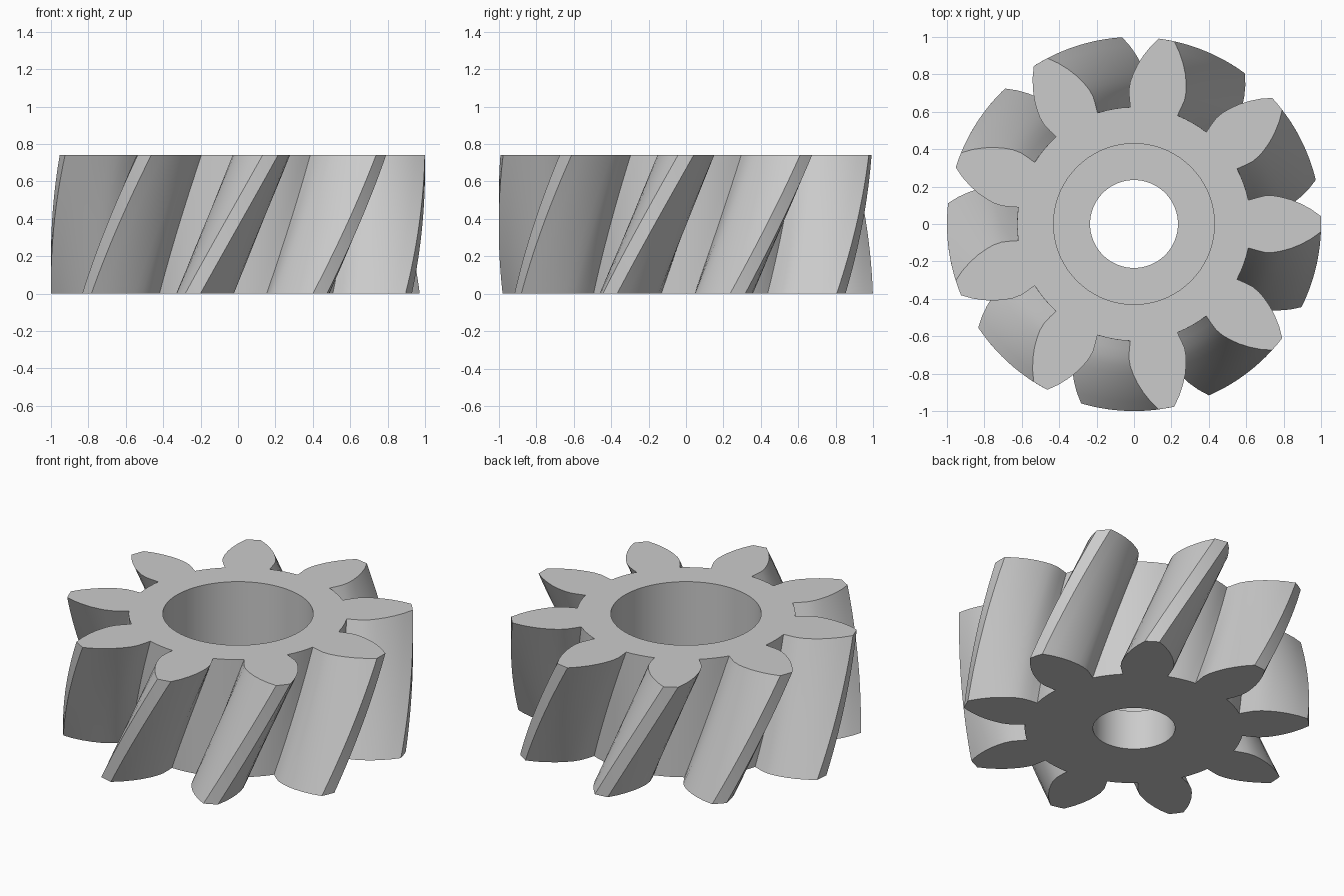
import bpy, bmesh
from math import radians, cos, sin, pi

cube = bpy.data.objects.get("Cube")
if cube:
    bpy.data.objects.remove(cube, do_unlink=True)

TEETH, HEIGHT, TWIST, LAYERS = 9, 0.742, radians(24), 16
FLOOR, BORE, COUNTERBORE, SEGMENTS = 0.25, 0.235, 0.43, 72

# Tooth flank: radius and half angle in degrees, from root to tip
FLANK = [(0.625, 11.8), (0.67, 12.1), (0.715, 12.2), (0.76, 11.5), (0.80, 10.4),
         (0.85, 8.8), (0.90, 6.9), (0.95, 4.8), (1.0, 2.4)]


def gear_outline():
    """Polar points of the whole toothed outline, counter-clockwise."""
    tooth = [(r, -a) for r, a in FLANK] + [(1.0, 0)]
    tooth += [(r, a) for r, a in reversed(FLANK)]
    pitch = 360 / TEETH
    root = FLANK[0][0]
    tooth += [(root, pitch / 2 + k) for k in (-4, 0, 4)]
    return [(r, radians(a + i * pitch)) for i in range(TEETH) for r, a in tooth]


def ring(bm, polar, z, turn=0.0):
    """Closed loop of vertices at height z."""
    return [bm.verts.new((r * cos(a + turn), r * sin(a + turn), z)) for r, a in polar]


def skin(bm, lower, upper):
    """Quads between two loops of equal length."""
    n = len(lower)
    for i in range(n):
        j = (i + 1) % n
        bm.faces.new((lower[i], lower[j], upper[j], upper[i]))


def cap(bm, *loops):
    """Flat face filling the area between an outer and an inner loop."""
    edges = [bm.edges.get((l[i - 1], l[i])) for l in loops for i in range(len(l))]
    bmesh.ops.triangle_fill(bm, edges=edges, use_beauty=True, use_dissolve=False)


bm = bmesh.new()

# Twisted teeth
outline = gear_outline()
layers = []
for k in range(LAYERS + 1):
    t = k / LAYERS
    layers.append(ring(bm, outline, HEIGHT * t, TWIST * (t - 1)))
for lower, upper in zip(layers, layers[1:]):
    skin(bm, lower, upper)

# Stepped bore: narrow hole below, wide counterbore above
def circle(radius):
    return [(radius, 2 * pi * i / SEGMENTS) for i in range(SEGMENTS)]

bore = [ring(bm, circle(r), z) for r, z in
        ((BORE, 0), (BORE, FLOOR), (COUNTERBORE, FLOOR), (COUNTERBORE, HEIGHT))]
for lower, upper in zip(bore, bore[1:]):
    skin(bm, lower, upper)

# End faces
cap(bm, layers[0], bore[0])
cap(bm, layers[-1], bore[-1])
bmesh.ops.recalc_face_normals(bm, faces=bm.faces)

mesh = bpy.data.meshes.new("helical_gear")
bm.to_mesh(mesh)
bm.free()
gear = bpy.data.objects.new("helical_gear", mesh)
bpy.context.collection.objects.link(gear)

# Plain grey metal
grey = bpy.data.materials.new("grey_metal")
grey.use_nodes = True
colour = (0.6, 0.6, 0.6, 1.0)
grey.diffuse_color = colour
grey.node_tree.nodes["Principled BSDF"].inputs["Base Color"].default_value = colour
mesh.materials.append(grey)

bpy.ops.object.select_all(action="DESELECT")
gear.select_set(True)
bpy.context.view_layer.objects.active = gear
bpy.ops.object.shade_smooth_by_angle(angle=radians(30))
